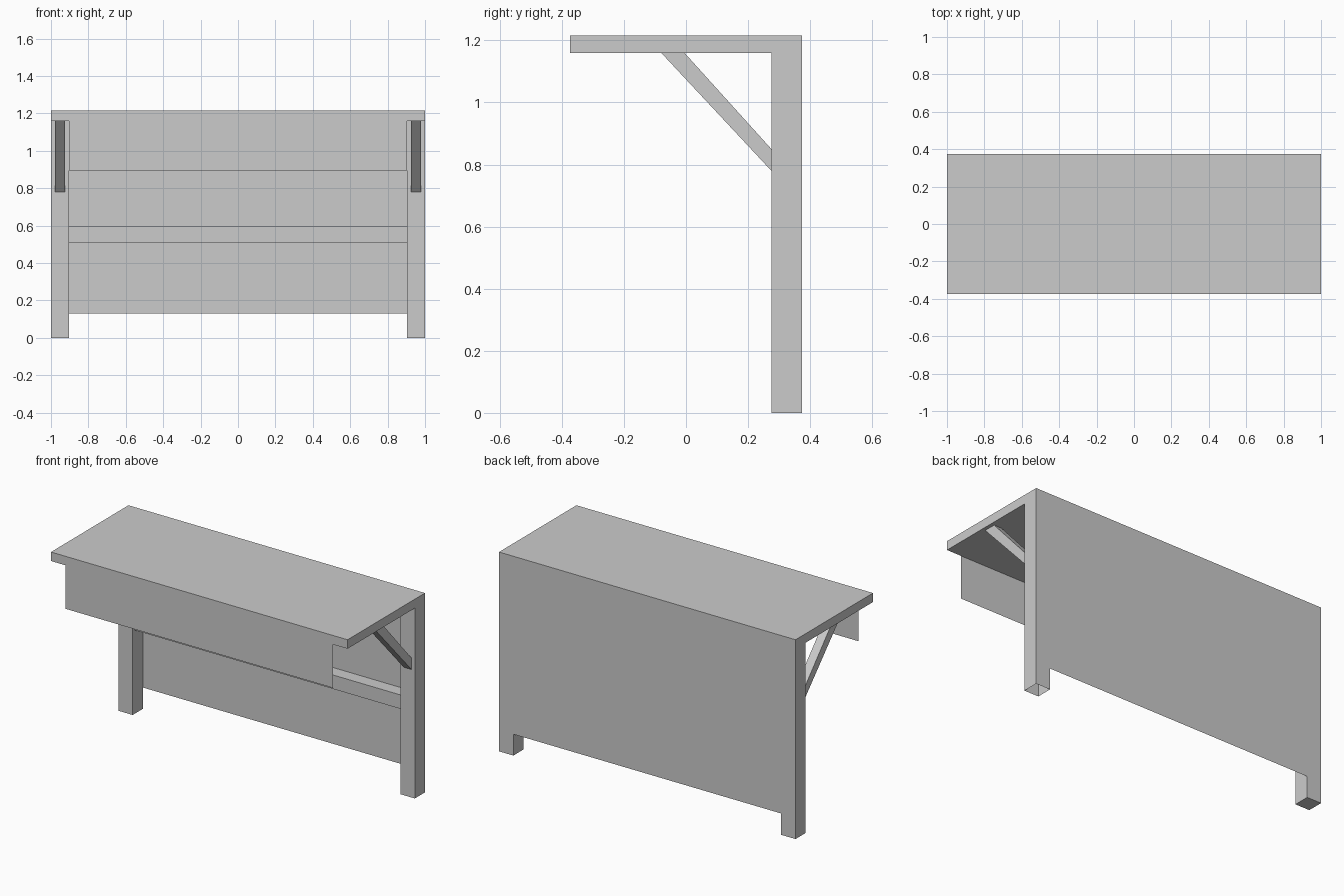
import bpy, bmesh

if "Cube" in bpy.data.objects:
    bpy.data.objects.remove(bpy.data.objects["Cube"])

HALF_D = 0.373          # half depth of the top
TOP, UNDER = 1.215, 1.16
POST_IN, POST_Y = 0.903, 0.275


def make(name, verts, faces):
    mesh = bpy.data.meshes.new(name)
    mesh.from_pydata(verts, [], faces)
    bm = bmesh.new()
    bm.from_mesh(mesh)
    bmesh.ops.recalc_face_normals(bm, faces=bm.faces)
    bm.to_mesh(mesh)
    bm.free()
    obj = bpy.data.objects.new(name, mesh)
    bpy.context.collection.objects.link(obj)
    return obj


def extrude_x(name, profile, x0, x1):
    """Closed prism: a (y, z) profile swept from x0 to x1."""
    n = len(profile)
    verts = [(x, y, z) for x in (x0, x1) for y, z in profile]
    faces = [tuple(range(n)), tuple(range(n, 2 * n))]
    faces += [(i, (i + 1) % n, n + (i + 1) % n, n + i) for i in range(n)]
    return make(name, verts, faces)


def box(name, x0, x1, y0, y1, z0, z1):
    return extrude_x(name, [(y0, z0), (y1, z0), (y1, z1), (y0, z1)], x0, x1)


def sheet(name, hx, y, z0, z1):
    """Single-sided thin board facing the front."""
    return make(name, [(-hx, y, z0), (hx, y, z0), (hx, y, z1), (-hx, y, z1)],
                [(0, 1, 2, 3)])


def drop_faces(obj, z):
    """Remove the horizontal face at height z."""
    bm = bmesh.new()
    bm.from_mesh(obj.data)
    gone = [f for f in bm.faces if all(abs(v.co.z - z) < 1e-4 for v in f.verts)]
    bmesh.ops.delete(bm, geom=gone, context='FACES')
    bm.to_mesh(obj.data)
    bm.free()


# Table top
box("table_top", -1, 1, -HALF_D, HALF_D, UNDER, TOP)

# Thin boards: front apron and back panel
sheet("front_apron", POST_IN, -HALF_D, 0.895, UNDER)
sheet("back_panel", POST_IN, HALF_D, 0.13, UNDER)

# Rail along the inside of the back panel
box("back_rail", -POST_IN, POST_IN, 0.293, HALF_D, 0.51, 0.595)

# Posts and diagonal braces on both sides
brace = [(-0.08, UNDER), (-0.005, UNDER), (POST_Y, 0.85), (POST_Y, 0.78)]
for side, s in (("left", -1), ("right", 1)):
    x0, x1 = sorted((s * POST_IN, s))
    post = box(side + "_post", x0, x1, POST_Y, HALF_D, 0, UNDER)
    drop_faces(post, UNDER)
    if s > 0:
        drop_faces(post, 0)      # right post is open underneath
    x0, x1 = sorted((s * 0.925, s * 0.978))
    extrude_x(side + "_brace", brace, x0, x1)
